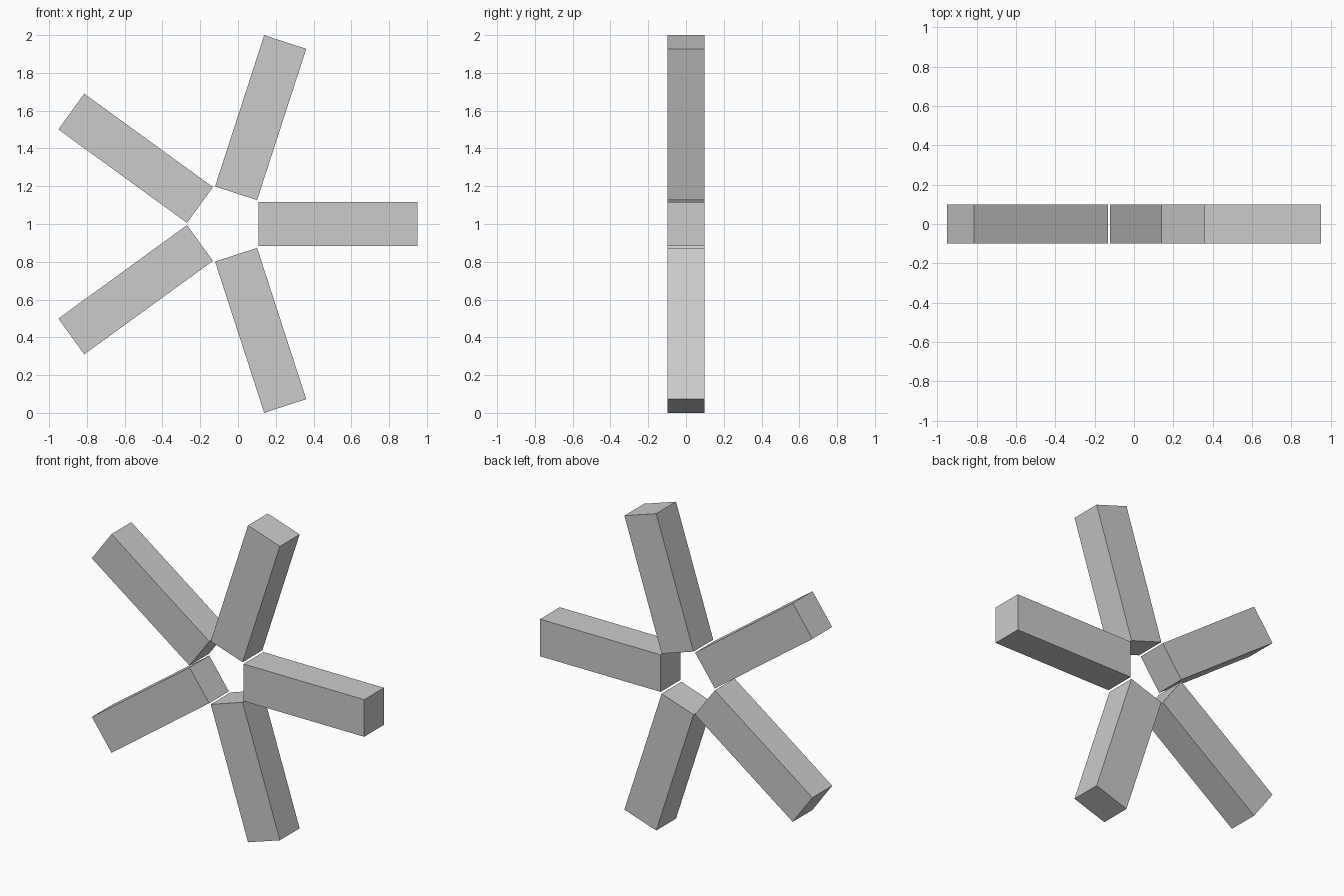
import bpy
from math import pi, cos, sin

if "Cube" in bpy.data.objects:
    bpy.data.objects.remove(bpy.data.objects["Cube"])

# Star of five square-ended bars around a hub point
HUB_X, HUB_Z = -0.063, 1.0
INNER, OUTER = 0.171, 1.013
WIDTH, DEPTH = 0.234, 0.197


def add_bar(index):
    angle = index * 2 * pi / 5
    mid = (INNER + OUTER) / 2
    bpy.ops.mesh.primitive_cube_add(
        size=1,
        location=(HUB_X + mid * cos(angle), 0, HUB_Z + mid * sin(angle)),
        rotation=(0, -angle, 0))
    bar = bpy.context.object
    bar.name = f"radial_bar_{index + 1}"
    bar.scale = (OUTER - INNER, DEPTH, WIDTH)


# Bars, starting at +x and turning towards +z
for i in range(5):
    add_bar(i)
